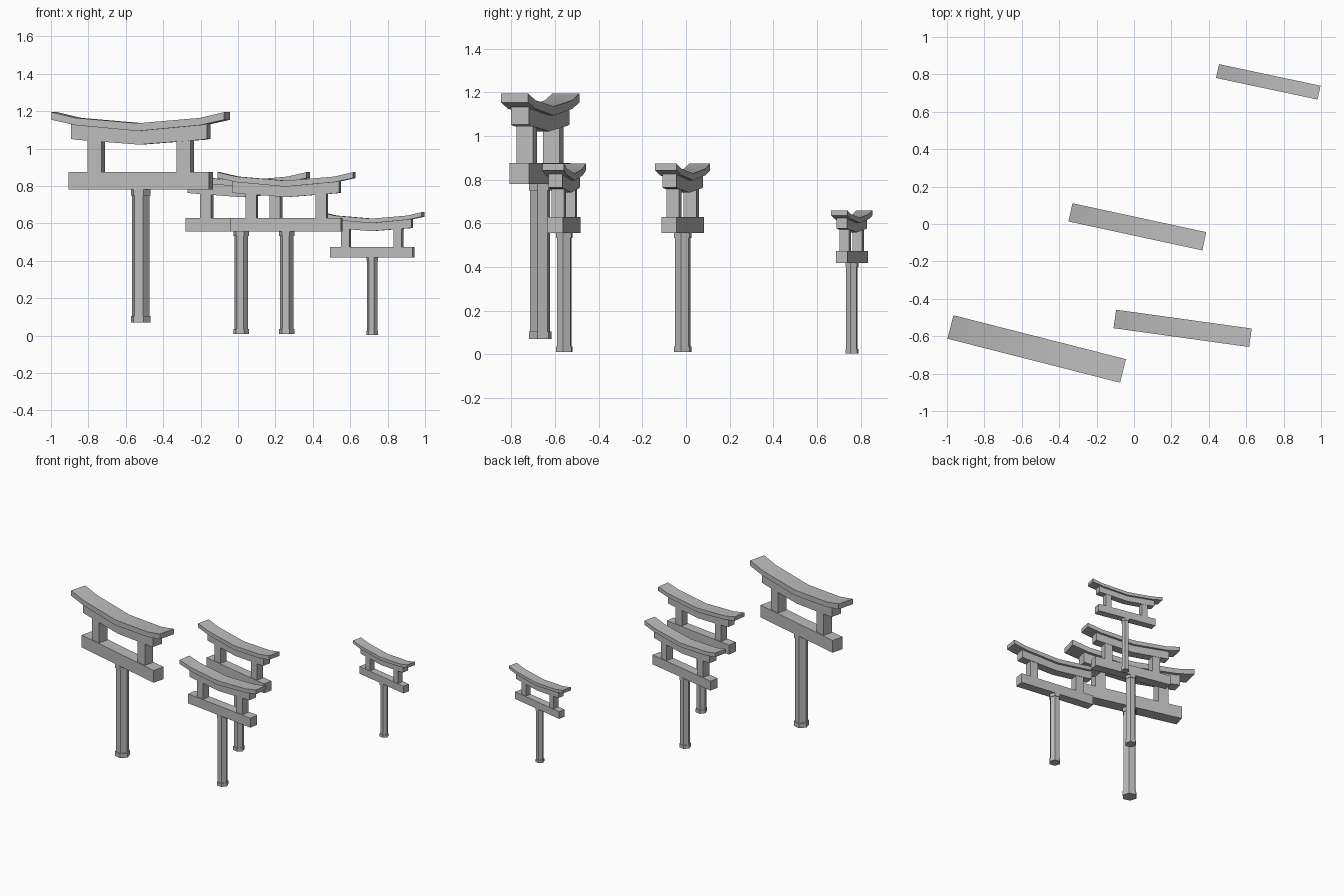
import bpy, bmesh, math
from mathutils import Matrix

if "Cube" in bpy.data.objects:
    bpy.data.objects.remove(bpy.data.objects["Cube"])

grey = bpy.data.materials.new("stone_grey")
grey.diffuse_color = (0.5, 0.5, 0.5, 1)
grey.use_nodes = True
grey.node_tree.nodes["Principled BSDF"].inputs["Base Color"].default_value = grey.diffuse_color


def finish(bm, name, place):
    """Turn a bmesh into a placed, named object."""
    bmesh.ops.recalc_face_normals(bm, faces=bm.faces)
    bm.transform(place)
    me = bpy.data.meshes.new(name)
    bm.to_mesh(me)
    bm.free()
    me.materials.append(grey)
    ob = bpy.data.objects.new(name, me)
    bpy.context.collection.objects.link(ob)
    bpy.ops.object.select_all(action='DESELECT')
    ob.select_set(True)
    bpy.context.view_layer.objects.active = ob
    bpy.ops.object.shade_smooth_by_angle(angle=math.radians(25))


def box(name, place, size, centre):
    bm = bmesh.new()
    bmesh.ops.create_cube(bm, size=1, matrix=Matrix.Translation(centre) @ Matrix.Diagonal((*size, 1)))
    finish(bm, name, place)


def hexagon(name, place, radius, z0, z1):
    bm = bmesh.new()
    bmesh.ops.create_cone(bm, cap_ends=True, segments=6, radius1=radius, radius2=radius,
                          depth=z1 - z0, matrix=Matrix.Translation((0, 0, (z0 + z1) / 2))
                          @ Matrix.Rotation(math.radians(90), 4, 'Z'))
    # put a corner on the local x axis
    if abs(max(v.co.x for v in bm.verts) - radius) > 1e-4:
        bm.transform(Matrix.Rotation(math.radians(30), 4, 'Z'))
    finish(bm, name, place)


def bent_beam(name, place, half, depth):
    """Upswept beam; half = (x, bottom z, top z) from the middle outwards."""
    stations = [(-x, b, t) for x, b, t in reversed(half[1:])] + half
    bm = bmesh.new()
    rings = []
    for x, b, t in stations:
        rings.append([bm.verts.new((x, y * depth / 2, z))
                      for y, z in ((-1, b), (1, b), (1, t), (-1, t))])
    for r, s in zip(rings, rings[1:]):
        for i in range(4):
            j = (i + 1) % 4
            bm.faces.new((r[i], r[j], s[j], s[i]))
    bm.faces.new(rings[0])
    bm.faces.new(rings[-1])
    finish(bm, name, place)


def gate(tag, x, y, z, scale, degrees):
    place = (Matrix.Translation((x, y, z)) @ Matrix.Rotation(math.radians(degrees), 4, 'Z')
             @ Matrix.Scale(scale, 4))
    # single post with foot and collar
    hexagon(tag + "_post", place, 0.050, 0.03, 0.72)
    hexagon(tag + "_foot", place, 0.057, 0, 0.036)
    hexagon(tag + "_collar", place, 0.057, 0.714, 0.747)
    # lower crossbeam and the two short uprights
    box(tag + "_lower_beam", place, (0.813, 0.096, 0.1), (0, 0, 0.796))
    for side, word in ((-1, "left"), (1, "right")):
        box(f"{tag}_{word}_upright", place, (0.081, 0.081, 0.2), (side * 0.258, 0, 0.94))
    # upper beam and upswept roof
    bent_beam(tag + "_upper_beam", place,
              [(0, 0.999, 1.076), (0.361, 1.026, 1.109), (0.394, 1.031, 1.117)], 0.088)
    bent_beam(tag + "_roof", place,
              [(0, 1.075, 1.119), (0.361, 1.108, 1.149), (0.5, 1.138, 1.181)], 0.136)


# four gates of different size
gate("large_gate", -0.52, -0.668, 0.070, 0.952, -14.3)
gate("rear_middle_gate", 0.018, -0.015, 0.009, 0.732, -12.2)
gate("front_middle_gate", 0.260, -0.558, 0.009, 0.732, -7.9)
gate("small_gate", 0.718, 0.760, 0.004, 0.555, -12.0)
